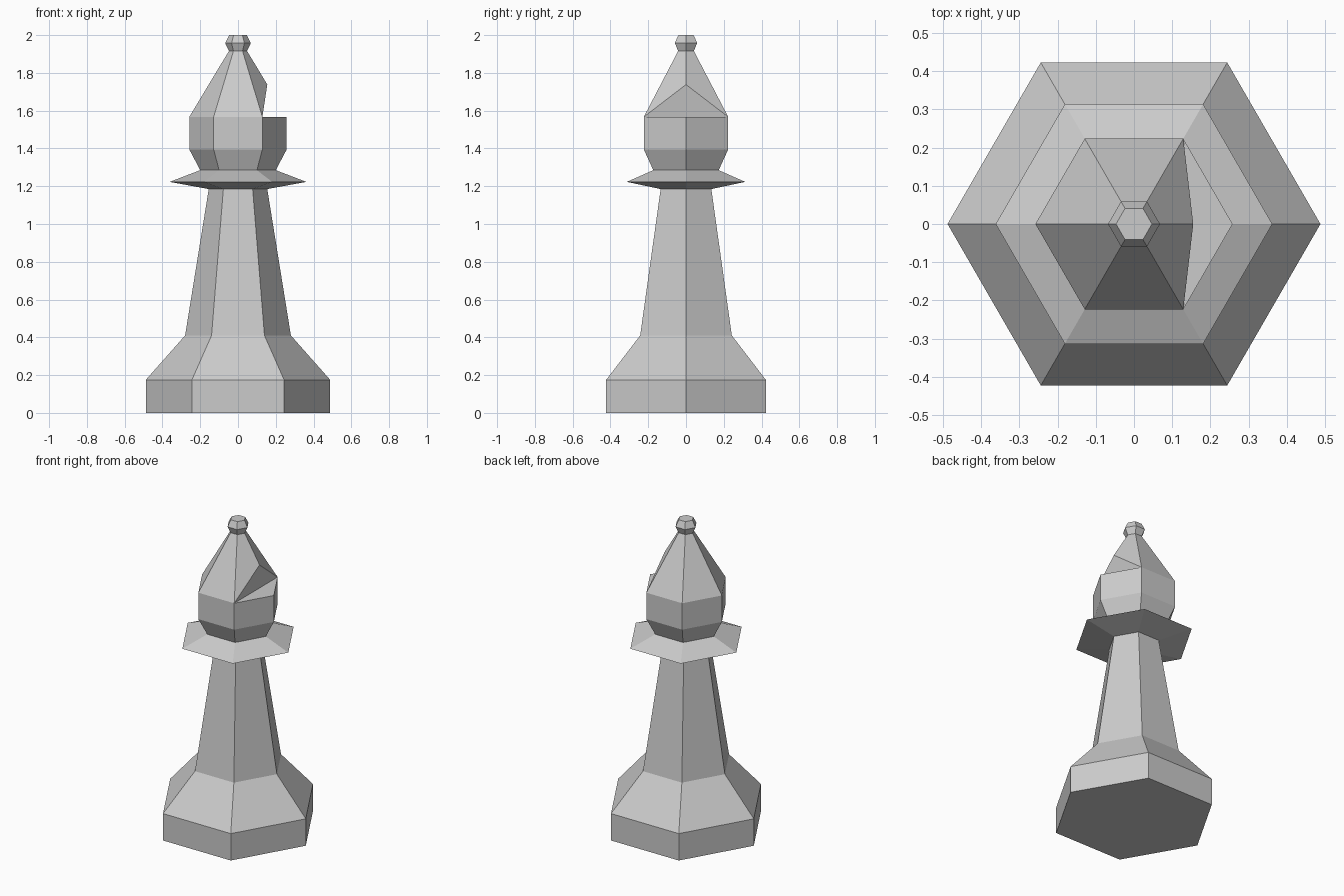
import bpy, bmesh
from math import cos, sin, pi

if "Cube" in bpy.data.objects:
    bpy.data.objects.remove(bpy.data.objects["Cube"])

SIDES = 6
# Turned profile (radius, height), foot to tip
foot = [(0.488, 0), (0.488, 0.175)]
stem = [(0.28, 0.41), (0.155, 1.185)]
collar = [(0.362, 1.223), (0.20, 1.285)]
head = [(0.258, 1.395), (0.258, 1.567)]
finial = [(0.048, 1.916), (0.068, 1.958), (0.047, 2.0)]
profile = foot + stem + collar + head + finial

# Six-sided turned body as one closed skin
bm = bmesh.new()
rings = [[bm.verts.new((r * cos(2 * pi * i / SIDES), r * sin(2 * pi * i / SIDES), z))
          for i in range(SIDES)] for r, z in profile]
for a, b in zip(rings, rings[1:]):
    for i in range(SIDES):
        j = (i + 1) % SIDES
        bm.faces.new((a[i], a[j], b[j], b[i]))
bm.faces.new(rings[0][::-1])
bm.faces.new(rings[-1])

# Notch in the right side of the head
k = len(foot + stem + collar + head) - 1
shoulder, tip = rings[k], rings[k + 1]
corner, left, right = shoulder[0], shoulder[1], shoulder[-1]
ridge = bm.edges.get((corner, tip[0]))
_, peak = bmesh.utils.edge_split(ridge, corner, 0.49)
for side in (left, right):
    bmesh.ops.connect_verts(bm, verts=[peak, side])
bmesh.ops.delete(bm, geom=[bm.edges.get((corner, peak))], context='EDGES')
bm.faces.new((corner, left, right))
bm.faces.new((peak, right, left))
bmesh.ops.recalc_face_normals(bm, faces=bm.faces[:])

mesh = bpy.data.meshes.new("chess_piece")
bm.to_mesh(mesh)
bm.free()
bpy.context.collection.objects.link(bpy.data.objects.new("chess_piece", mesh))
